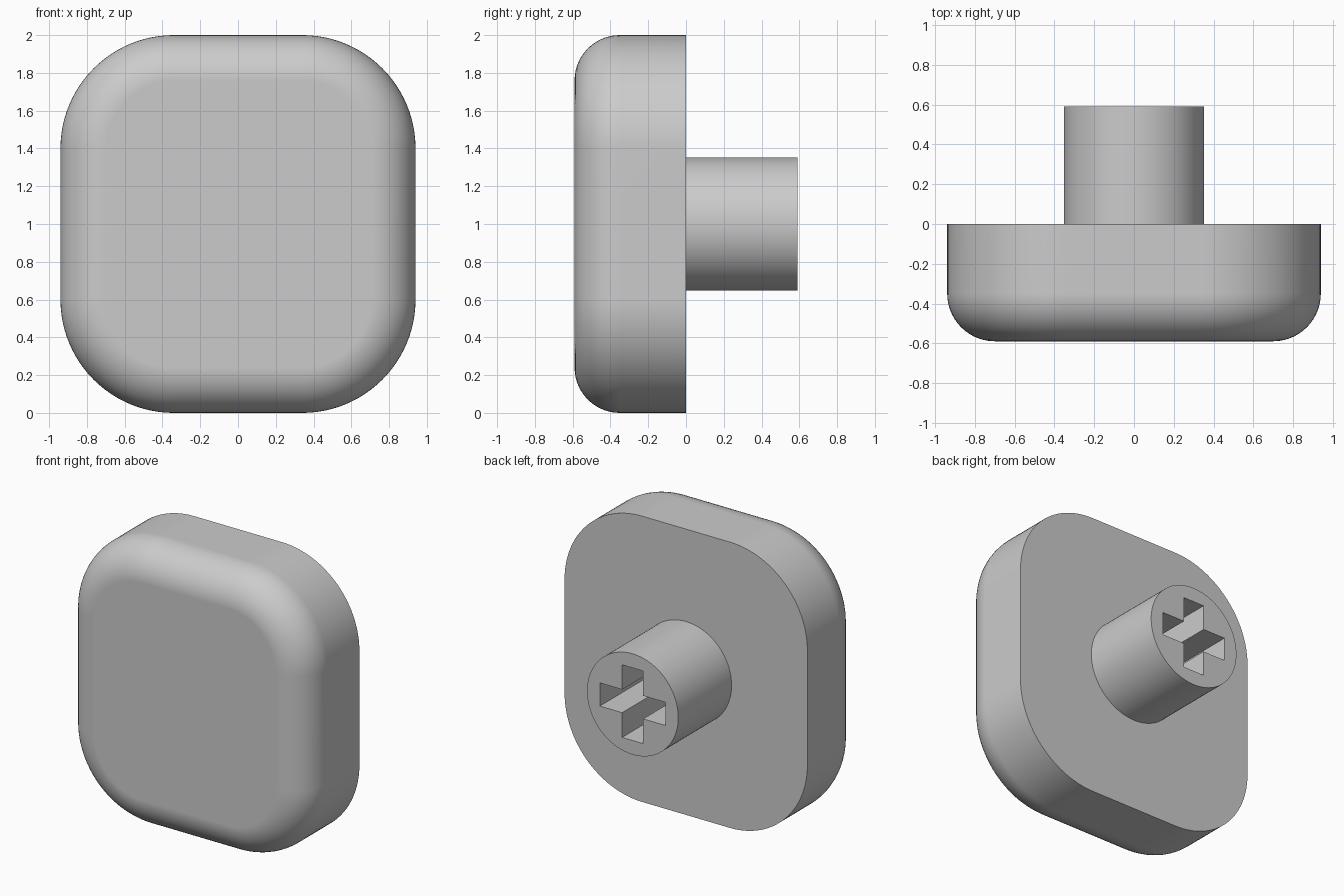
import bpy, bmesh, math

HALF_W, HALF_H, DEPTH = 0.94, 1.0, 0.59
CORNER, FILLET = 0.6, 0.24
STEM_R, ARM, SLOT = 0.353, 0.254, 0.081
MID_Z = 1.0

default = bpy.data.objects.get("Cube")
if default:
    bpy.data.objects.remove(default, do_unlink=True)

grey = bpy.data.materials.new("plain grey")
grey.use_nodes = True
colour = (0.6, 0.6, 0.6, 1)
grey.diffuse_color = colour
grey.node_tree.nodes["Principled BSDF"].inputs["Base Color"].default_value = colour


def rounded_outline(inset, steps=24):
    """Rounded rectangle in x and z, shrunk evenly by inset."""
    r = CORNER - inset
    cx, cz = HALF_W - CORNER, HALF_H - CORNER
    points = []
    for q, (sx, sz) in enumerate([(1, 1), (-1, 1), (-1, -1), (1, -1)]):
        for i in range(steps + 1):
            a = math.pi / 2 * (q + i / steps)
            points.append((sx * cx + r * math.cos(a), sz * cz + r * math.sin(a)))
    return points


def circle(radius, sides=96):
    return [(radius * math.cos(math.tau * i / sides),
             radius * math.sin(math.tau * i / sides)) for i in range(sides)]


def loft(name, sections):
    """Skin a stack of (outline, y) sections and cap both ends."""
    bm = bmesh.new()
    rings = [[bm.verts.new((x, y, MID_Z + z)) for x, z in outline]
             for outline, y in sections]
    for a, b in zip(rings, rings[1:]):
        n = len(a)
        for i in range(n):
            j = (i + 1) % n
            bm.faces.new((a[i], a[j], b[j], b[i]))
    bm.faces.new(rings[0])
    bm.faces.new(rings[-1])
    bmesh.ops.recalc_face_normals(bm, faces=bm.faces)
    mesh = bpy.data.meshes.new(name)
    bm.to_mesh(mesh)
    bm.free()
    obj = bpy.data.objects.new(name, mesh)
    bpy.context.collection.objects.link(obj)
    mesh.materials.append(grey)
    return obj


def activate(obj):
    bpy.ops.object.select_all(action='DESELECT')
    obj.select_set(True)
    bpy.context.view_layer.objects.active = obj


def smooth(obj):
    activate(obj)
    bpy.ops.object.shade_smooth_by_angle(angle=math.radians(30))
    weighted = obj.modifiers.new("flat_faces", 'WEIGHTED_NORMAL')
    weighted.keep_sharp = True


# Cap: straight sides with a quarter-round front rim
sections = [(rounded_outline(0), 0)]
for i in range(15):
    a = math.pi / 2 * i / 14
    inset = FILLET * (1 - math.cos(a))
    sections.append((rounded_outline(inset), -DEPTH + FILLET * (1 - math.sin(a))))
cap = loft("cap", sections)
smooth(cap)

# Stem: round post on the back
stem = loft("stem", [(circle(STEM_R), 0), (circle(STEM_R), DEPTH)])

# Cross-shaped socket cut into the stem
cross = []
for q in range(4):
    c, s = round(math.cos(q * math.pi / 2)), round(math.sin(q * math.pi / 2))
    for x, z in [(ARM, -SLOT), (ARM, SLOT), (SLOT, SLOT)]:
        cross.append((c * x - s * z, s * x + c * z))
cutter = loft("socket_cutter", [(cross, 0.01), (cross, DEPTH + 0.1)])
cutter.hide_render = True
cut = stem.modifiers.new("socket", 'BOOLEAN')
cut.operation = 'DIFFERENCE'
cut.solver = 'EXACT'
cut.object = cutter
activate(stem)
bpy.ops.object.modifier_apply(modifier=cut.name)
bpy.data.objects.remove(cutter, do_unlink=True)
smooth(stem)
